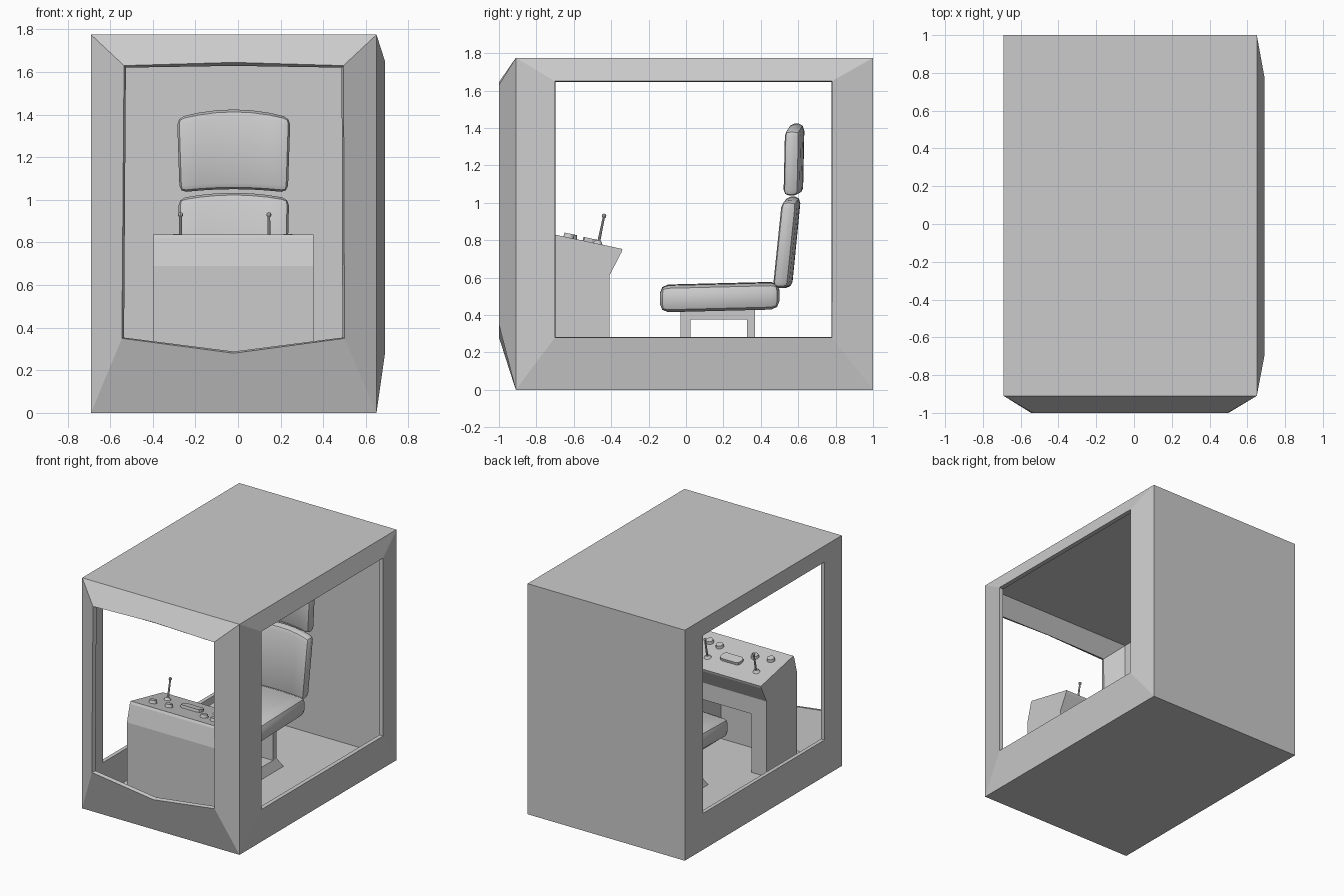
import bpy, bmesh, math
from mathutils import Vector, Matrix

if "Cube" in bpy.data.objects:
    bpy.data.objects.remove(bpy.data.objects["Cube"])

CX = -0.02  # centre line of the cab interior


def finish(bm, name, smooth=False):
    bmesh.ops.remove_doubles(bm, verts=bm.verts, dist=1e-5)
    bmesh.ops.recalc_face_normals(bm, faces=bm.faces)
    me = bpy.data.meshes.new(name)
    bm.to_mesh(me)
    bm.free()
    ob = bpy.data.objects.new(name, me)
    bpy.context.collection.objects.link(ob)
    if smooth:
        bpy.ops.object.select_all(action='DESELECT')
        ob.select_set(True)
        bpy.context.view_layer.objects.active = ob
        bpy.ops.object.shade_smooth_by_angle(angle=math.radians(30))
    return ob


def add_face(bm, pts):
    return bm.faces.new([bm.verts.new(p) for p in pts])


def extrude_yz(bm, profile, x0, x1):
    """Side profile in y/z swept across x."""
    f = add_face(bm, [(x0, y, z) for y, z in profile])
    r = bmesh.ops.extrude_face_region(bm, geom=[f])
    bmesh.ops.translate(bm, vec=(x1 - x0, 0, 0),
                        verts=[v for v in r['geom'] if isinstance(v, bmesh.types.BMVert)])


# Cab shell: thin box with bulged frames around the front and right openings
L, R, F, B, T = -0.69, 0.65, -0.91, 1.0, 1.775
bm = bmesh.new()
add_face(bm, [(L, B, 0), (R, B, 0), (R, B, T), (L, B, T)])
for z in (0, T):
    add_face(bm, [(L, F, z), (R, F, z), (R, B, z), (L, B, z)])
for x, xi in ((L, L), (R, 0.69)):
    outer = [(x, F, 0), (x, B, 0), (x, B, T), (x, F, T)]
    inner = [(xi, -0.70, 0.28), (xi, 0.78, 0.28), (xi, 0.78, 1.65), (xi, -0.70, 1.65)]
    for i in range(4):
        j = (i + 1) % 4
        add_face(bm, [outer[i], outer[j], inner[j], inner[i]])
outer = [(L, F, 0), (R, F, 0), (R, F, T), (L, F, T)]
inner = [(-0.545, -1, 0.35), (0.50, -1, 0.35), (0.495, -1, 1.63), (-0.535, -1, 1.63)]
mids = {0: (CX, -1, 0.28), 2: (CX, -1, 1.645)}
for i in range(4):
    j = (i + 1) % 4
    mid = [mids[i]] if i in mids else []
    add_face(bm, [outer[i], outer[j], inner[j]] + mid + [inner[i]])
cab = finish(bm, "cab_shell")
sol = cab.modifiers.new("wall", 'SOLIDIFY')
sol.thickness, sol.offset, sol.use_even_offset = 0.03, -1, True

# Console: side cheeks, front wall and upper box around a knee hole
X0, X1 = -0.40, 0.355
body = [(-0.78, 0.03), (-0.78, 0.69), (-0.745, 0.82), (-0.345, 0.735), (-0.41, 0.61), (-0.41, 0.03)]
upper = [(-0.76, 0.48), (-0.76, 0.69), (-0.745, 0.82), (-0.345, 0.735), (-0.41, 0.61), (-0.41, 0.48)]
front = [(-0.78, 0.03), (-0.78, 0.69), (-0.745, 0.82), (-0.745, 0.03)]
for name, prof, a, b in (("console_left_cheek", body, X0, -0.27), ("console_right_cheek", body, 0.225, X1),
                         ("console_upper_box", upper, -0.27, 0.225), ("console_front_wall", front, -0.27, 0.225)):
    bm = bmesh.new()
    extrude_yz(bm, prof, a, b)
    finish(bm, name)
bm = bmesh.new()
extrude_yz(bm, [(-0.745, 0.82), (-0.735, 0.837), (-0.34, 0.753), (-0.345, 0.735)], X0, X1)
finish(bm, "console_top")

# Controls placed on the sloping console top
TILT = Matrix.Rotation(-math.atan(0.213), 4, 'X')


def on_top(x, y, lift=0):
    return Matrix.Translation((x, y, 0.837 - 0.213 * (y + 0.735) + lift)) @ TILT


for i, (x, y) in enumerate([(-0.285, -0.625), (-0.16, -0.61), (0.235, -0.625), (0.14, -0.61)]):
    bm = bmesh.new()
    bmesh.ops.create_cone(bm, cap_ends=True, segments=12, radius1=0.03, radius2=0.026,
                          depth=0.024, matrix=on_top(x, y, 0.01))
    finish(bm, f"button_{i + 1}", True)

bm = bmesh.new()
bmesh.ops.create_cube(bm, size=1, matrix=Matrix.Diagonal((0.17, 0.075, 0.03, 1)))
bmesh.ops.bevel(bm, geom=[e for e in bm.edges if abs(e.verts[0].co.z - e.verts[1].co.z) > 0.01],
                offset=0.025, segments=2, profile=0.5, affect='EDGES')
bmesh.ops.transform(bm, matrix=on_top(-0.03, -0.515, 0.005), verts=bm.verts)
finish(bm, "display_pad")

for side, x in (("left", -0.27), ("right", 0.145)):
    bm = bmesh.new()
    a, b = Vector((x, -0.47, 0.775)), Vector((x, -0.438, 0.93))
    rot = (b - a).to_track_quat('Z', 'Y').to_matrix().to_4x4()
    bmesh.ops.create_cone(bm, cap_ends=True, segments=8, radius1=0.008, radius2=0.006,
                          depth=(b - a).length, matrix=Matrix.Translation((a + b) / 2) @ rot)
    bmesh.ops.create_uvsphere(bm, u_segments=8, v_segments=6, radius=0.012, matrix=Matrix.Translation(b))
    bmesh.ops.create_cone(bm, cap_ends=True, segments=10, radius1=0.028, radius2=0.014,
                          depth=0.02, matrix=on_top(x, -0.47, 0.008))
    finish(bm, f"{side}_lever", True)


# Seat pads: bevelled boxes, sliced across the width and bent
def pad(name, size, loc, bevel, deform):
    bm = bmesh.new()
    bmesh.ops.create_cube(bm, size=1, matrix=Matrix.Diagonal((*size, 1)))
    bmesh.ops.bevel(bm, geom=bm.edges[:], offset=bevel, segments=2, profile=0.5, affect='EDGES')
    for k in range(-2, 3):
        bmesh.ops.bisect_plane(bm, geom=bm.verts[:] + bm.edges[:] + bm.faces[:],
                               plane_co=(k * size[0] / 6.5, 0, 0), plane_no=(1, 0, 0))
    for v in bm.verts:
        u, w, t = (2 * c / s for c, s in zip(v.co, size))
        v.co += Vector(deform(u, w, t)) + Vector(loc)
    return finish(bm, name, True)


pad("seat_cushion", (0.52, 0.64, 0.14), (CX, 0.18, 0.492), 0.045,
    lambda u, w, t: (0, 0, 0.008 * w + 0.008 * (1 - u * u) * (t > 0)))
pad("backrest", (0.52, 0.085, 0.46), (CX, 0.53, 0.775), 0.032,
    lambda u, w, t: (-0.006 * u * (1 - t), 0.022 * (1 - u * u) + 0.024 * t - 0.004,
                     0.028 * (1 - u * u) * max(t, 0)))
pad("headrest", (0.52, 0.085, 0.35), (CX, 0.562, 1.209), 0.032,
    lambda u, w, t: (0.006 * u * t, 0.025 * (1 - u * u) + 0.004 * t,
                     (0.04 if t > 0 else 0.016) * abs(t) * (1 - u * u)))

# Seat pedestal: inverted U on a flared foot
bm = bmesh.new()
extrude_yz(bm, [(-0.03, 0.10), (-0.03, 0.43), (0.37, 0.43), (0.37, 0.10), (0.325, 0.10),
                (0.325, 0.375), (0.025, 0.375), (0.025, 0.10)], CX - 0.09, CX + 0.09)
finish(bm, "seat_pedestal")
bm = bmesh.new()
bmesh.ops.create_cube(bm, size=1, matrix=Matrix.Translation((CX, 0.17, 0.065)) @ Matrix.Diagonal((0.24, 0.48, 0.07, 1)))
for v in bm.verts:
    if v.co.z > 0.065:
        v.co.x = CX + (v.co.x - CX) * 0.75
        v.co.y = 0.17 + (v.co.y - 0.17) * 0.835
finish(bm, "pedestal_foot")
